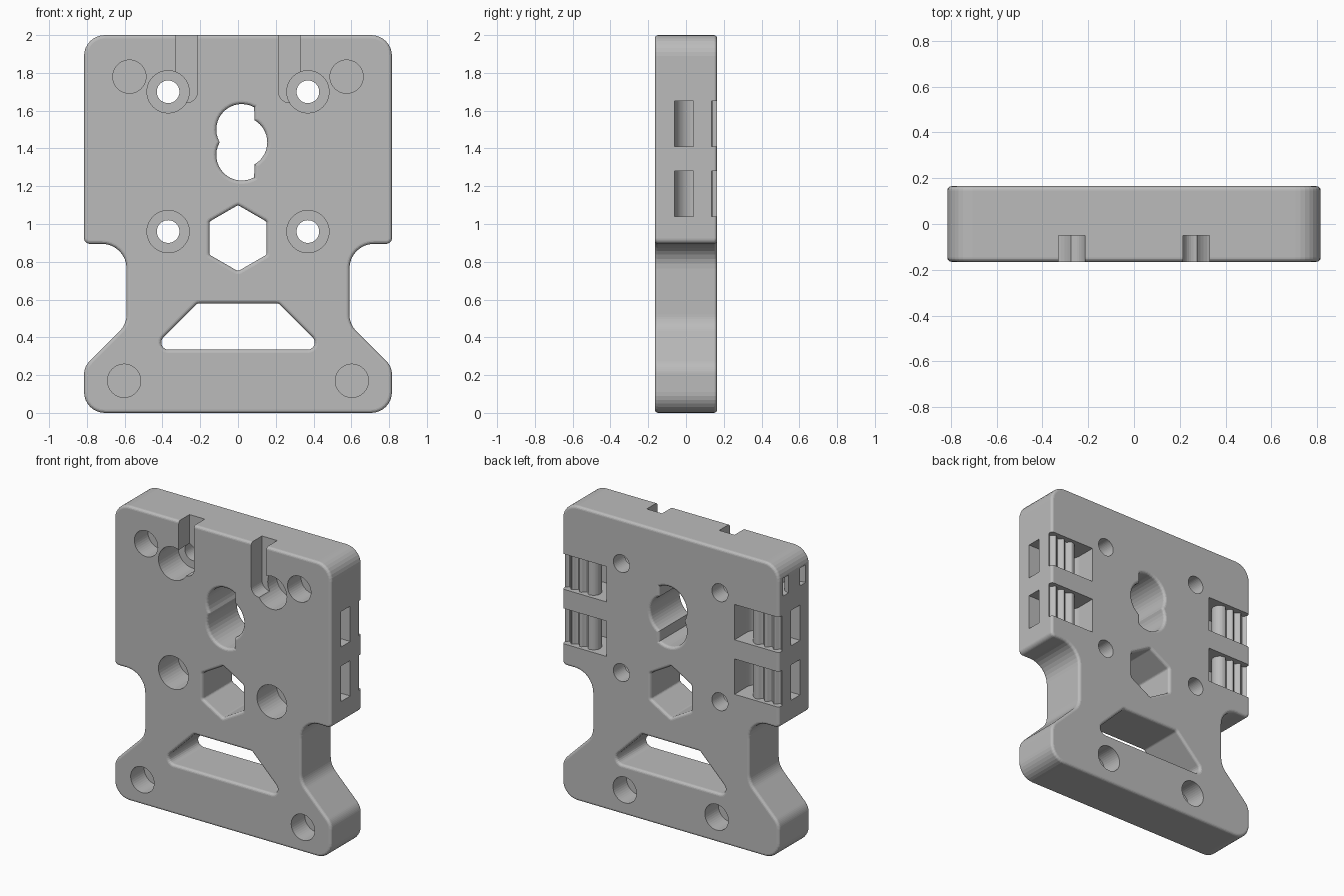
import bpy, bmesh
from math import sin, cos, pi, radians, tan, atan2
from mathutils import Vector

if "Cube" in bpy.data.objects:
    bpy.data.objects.remove(bpy.data.objects["Cube"])

HALF = 0.165      # half thickness of the plate
EDGE = 0.018      # radius of the softened rims


def arc(cx, cy, r, start, end, n=16):
    angles = [radians(start + (end - start) * i / n) for i in range(n + 1)]
    return [Vector((cx + r * cos(a), cy + r * sin(a))) for a in angles]


def circle(cx, cy, r, n=40):
    return arc(cx, cy, r, 0, 360, n)[:-1]


def rounded(corners, n=8):
    """Polygon from (x, y, radius) corners, each replaced by a tangent arc."""
    out = []
    for i, (x, y, r) in enumerate(corners):
        p = Vector((x, y))
        a = (Vector(corners[i - 1][:2]) - p).normalized()
        b = (Vector(corners[(i + 1) % len(corners)][:2]) - p).normalized()
        half = a.angle(b) / 2
        centre = p + (a + b).normalized() * (r / sin(half))
        u = p + a * (r / tan(half)) - centre
        v = p + b * (r / tan(half)) - centre
        sweep = atan2(u.x * v.y - u.y * v.x, u.dot(v))
        first = atan2(u.y, u.x)
        for k in range(n + 1):
            t = first + sweep * k / n
            out.append(centre + Vector((r * cos(t), r * sin(t))))
    return out


def offset(points, d):
    """Move a closed outline outwards by d with mitred corners."""
    area = sum(points[i - 1].x * p.y - points[i - 1].y * p.x for i, p in enumerate(points))
    side = 1 if area > 0 else -1
    out = []
    for i, p in enumerate(points):
        e = (p - points[i - 1]).normalized()
        f = (points[(i + 1) % len(points)] - p).normalized()
        n1, n2 = Vector((e.y, -e.x)), Vector((f.y, -f.x))
        out.append(p + (n1 + n2) * (side * d / max(1 + n1.dot(n2), 0.5)))
    return out


def loft(name, points, rings, upright=False):
    """Closed solid from an outline; rings are (position, outward offset) pairs."""
    bm = bmesh.new()
    loops = []
    for pos, d in rings:
        pts = offset(points, d) if d else points
        loops.append([bm.verts.new((p.x, p.y, pos) if upright else (p.x, pos, p.y))
                      for p in pts])
    for lo, hi in zip(loops, loops[1:]):
        for i in range(len(lo)):
            bm.faces.new((lo[i - 1], lo[i], hi[i], hi[i - 1]))
    bm.faces.new(loops[0][::-1])
    bm.faces.new(loops[-1])
    bm.normal_update()
    if bm.calc_volume(signed=True) < 0:
        bmesh.ops.reverse_faces(bm, faces=bm.faces[:])
    bm.normal_update()
    mesh = bpy.data.meshes.new(name)
    bm.to_mesh(mesh)
    bm.free()
    obj = bpy.data.objects.new(name, mesh)
    bpy.context.scene.collection.objects.link(obj)
    return obj


def rim(sign):
    """Quarter-round edges; sign -1 narrows a solid, +1 flares an opening."""
    steps = [radians(90 - 90 * k / 4) for k in range(5)]
    front = [(-HALF + EDGE * (1 - sin(a)), sign * EDGE * (1 - cos(a))) for a in steps]
    return front + [(-y, d) for y, d in reversed(front)]


# Plate body with waist and flared foot
right_side = [(0.815, 0, 0.11), (0.815, 0.245, 0.1), (0.59, 0.47, 0.12),
              (0.59, 0.895, 0.13), (0.815, 0.895, 0.03), (0.815, 2, 0.11)]
left_side = [(-x, z, r) for x, z, r in reversed(right_side)]
plate = loft("mounting_plate", rounded(right_side + left_side), rim(-1))

cutters = []


def cut(points, lo, hi, upright=False):
    cutters.append(loft("cutter", points, [(lo, 0), (hi, 0)], upright))


def cut_flared(points):
    flare = [(-0.3, EDGE)] + rim(1) + [(0.3, EDGE)]
    cutters.append(loft("cutter", points, flare))


# Large openings: lobed hole, hexagon and trapezoid
cut_flared(arc(0.02, 1.4325, 0.135, -60, 60) + arc(0.02, 1.5, 0.135, 61, 209)
           + arc(0.02, 1.365, 0.135, 151, 299))
cut_flared(rounded([(0.175 * sin(k * pi / 3), 0.925 + 0.175 * cos(k * pi / 3), 0.015)
                    for k in range(6)], 3))
cut_flared(rounded([(-0.46, 0.335, 0.038), (0.46, 0.335, 0.038),
                    (0.215, 0.58, 0.025), (-0.215, 0.58, 0.025)]))

# Belt clamp profile: channel wrapping around a toothed island
TEETH = [Vector((0.63 + 0.27 * k / 48, 0.128 + 0.013 * cos(2 * pi * 0.27 * k / 48 / 0.065)))
         for k in range(49)]
CLAMP = ([Vector((0.9, -0.06)), Vector((0.9, 0.04))]
         + arc(0.63, 0.0905, 0.0505, 270, 90)[:-1] + TEETH
         + [Vector((0.9, 0.3)), Vector((0.48, 0.3))] + arc(0.58, 0.04, 0.1, 180, 270))

for s in (-1, 1):
    for z in (1.70, 0.96):                      # counterbored screw holes
        cut(circle(s * 0.37, z, 0.06), -0.3, 0.3)
        cut(circle(s * 0.37, z, 0.112), -0.3, 0.045)
    cut(circle(s * 0.575, 1.78, 0.088), -0.3, -0.02)    # blind front pockets
    cut(circle(s * 0.603, 0.17, 0.088), -0.3, -0.02)
    cut(circle(s * 0.345, 0.17, 0.088), 0.02, 0.3)      # blind back pockets
    cut([Vector((s * 0.272 + 0.0575, 2.1)), Vector((s * 0.272 - 0.0575, 2.1))]
        + arc(s * 0.272, 1.7, 0.0575, 180, 360), -0.3, -0.05)   # top wire slots
    for z in (1.04, 1.41):                      # belt clamps
        cut([Vector((s * p.x, p.y)) for p in CLAMP], z, z + 0.24, True)

# Tie loop tunnel on one side
cut([Vector((-0.9, -0.12))] + arc(-0.815, 0.003, 0.123, -90, 90)
    + [Vector((-0.9, 0.126)), Vector((-0.9, 0.063))] + arc(-0.815, 0.003, 0.06, 90, -90)
    + [Vector((-0.9, -0.057))], 1.78, 1.9, True)

# Apply every cut to the plate, with the first solver that gives a solid
for obj in bpy.context.view_layer.objects:
    obj.select_set(obj == plate)
bpy.context.view_layer.objects.active = plate
for cutter in cutters:
    mod = plate.modifiers.new("cut", 'BOOLEAN')
    mod.operation, mod.object = 'DIFFERENCE', cutter
    for solver in ('EXACT', 'MANIFOLD', 'FLOAT'):
        mod.solver = solver
        result = plate.evaluated_get(bpy.context.evaluated_depsgraph_get())
        if len(result.data.polygons) > 8:
            bpy.ops.object.modifier_apply(modifier=mod.name)
            break
    else:
        plate.modifiers.remove(mod)
    bpy.data.objects.remove(cutter)

# Material and shading
grey = bpy.data.materials.new("plain_grey")
grey.use_nodes = True
colour = (0.5, 0.5, 0.5, 1)
grey.diffuse_color = colour
grey.node_tree.nodes["Principled BSDF"].inputs["Base Color"].default_value = colour
plate.data.materials.clear()
plate.data.materials.append(grey)
bpy.ops.object.shade_smooth_by_angle(angle=radians(30))
normals = plate.modifiers.new("clean_shading", 'WEIGHTED_NORMAL')
normals.keep_sharp = True
